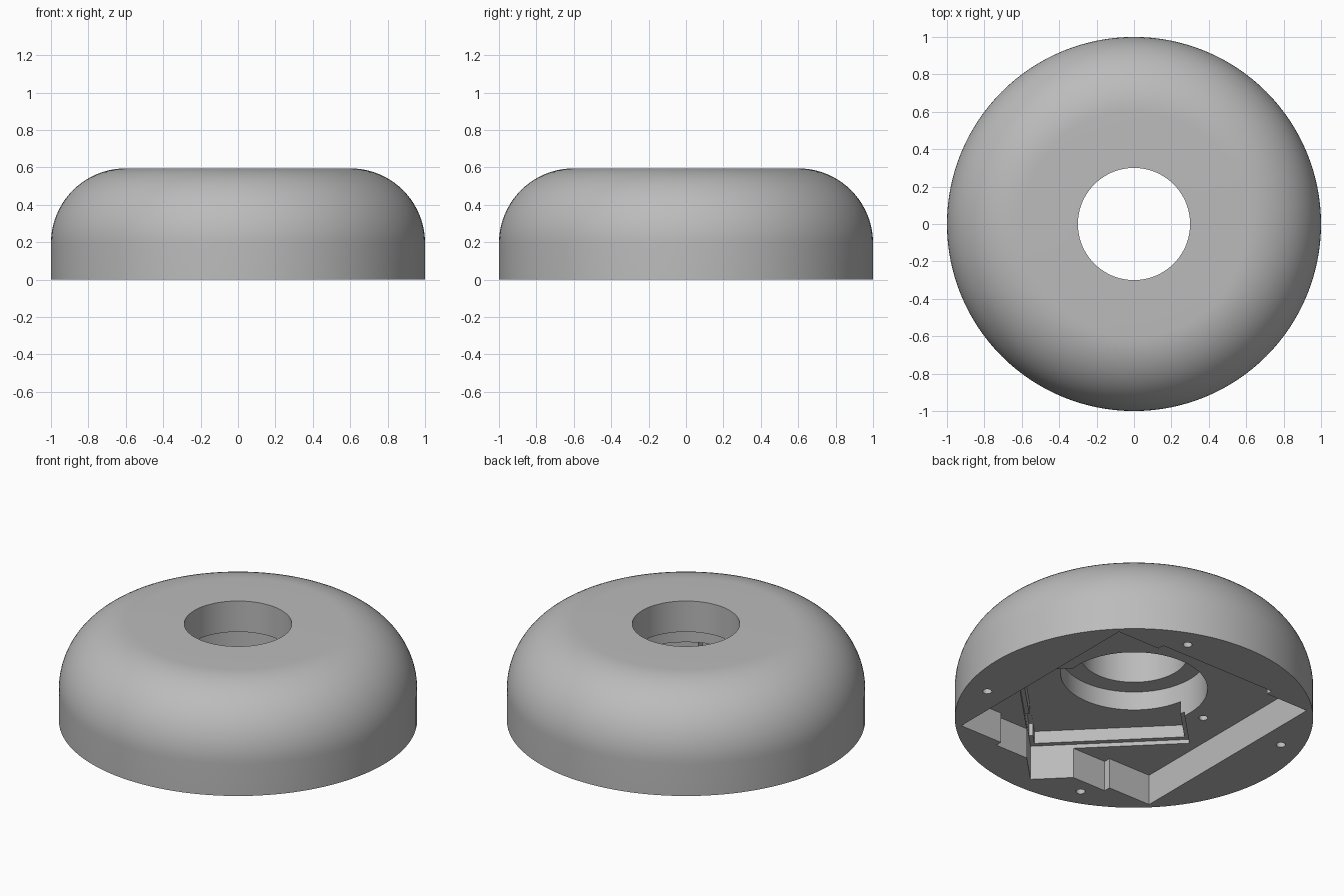
import bpy, bmesh, math

if "Cube" in bpy.data.objects:
    bpy.data.objects.remove(bpy.data.objects["Cube"])

R, H, FILLET = 1.0, 0.595, 0.4


def new_object(name, bm):
    bmesh.ops.recalc_face_normals(bm, faces=bm.faces)
    mesh = bpy.data.meshes.new(name)
    bm.to_mesh(mesh)
    bm.free()
    obj = bpy.data.objects.new(name, mesh)
    bpy.context.collection.objects.link(obj)
    return obj


def lathe(name, profile, steps):
    """Closed ring made by spinning a closed radius/height profile."""
    bm = bmesh.new()
    rings = []
    for i in range(steps):
        a = 2 * math.pi * i / steps
        rings.append([bm.verts.new((r * math.cos(a), r * math.sin(a), z)) for r, z in profile])
    n = len(profile)
    for i in range(steps):
        a, b = rings[i], rings[(i + 1) % steps]
        for j in range(n):
            k = (j + 1) % n
            bm.faces.new((a[j], b[j], b[k], a[k]))
    return new_object(name, bm)


def prism(name, outline, top, bottom=-0.1):
    """Vertical prism over a flat outline."""
    bm = bmesh.new()
    low = [bm.verts.new((x, y, bottom)) for x, y in outline]
    high = [bm.verts.new((x, y, top)) for x, y in outline]
    bm.faces.new(low)
    bm.faces.new(high)
    n = len(outline)
    for i in range(n):
        j = (i + 1) % n
        bm.faces.new((low[i], low[j], high[j], high[i]))
    return new_object(name, bm)


def diagonal_rect(p0, p1, q0, q1):
    """Rectangle whose axes lie along the plan diagonals."""
    s = math.sqrt(0.5)
    return [((q - p) * s, (q + p) * s) for p, q in ((p0, q0), (p1, q0), (p1, q1), (p0, q1))]


def circle(cx, cy, r, n=20):
    return [(cx + r * math.cos(2 * math.pi * i / n), cy + r * math.sin(2 * math.pi * i / n))
            for i in range(n)]


def cut(target, cutter):
    cutter.hide_render = True
    mod = target.modifiers.new("cut", 'BOOLEAN')
    mod.operation = 'DIFFERENCE'
    mod.solver = 'EXACT'
    mod.object = cutter
    bpy.context.view_layer.objects.active = target
    bpy.ops.object.modifier_apply(modifier=mod.name)
    bpy.data.objects.remove(cutter, do_unlink=True)


# Rounded housing with central hole and wider counterbore
arc = [(R - FILLET + FILLET * math.cos(t), H - FILLET + FILLET * math.sin(t))
       for t in (math.pi / 2 * i / 20 for i in range(21))]
housing = lathe("housing", [(0.41, 0), (R, 0)] + arc + [(0.3, H), (0.3, 0.405), (0.41, 0.405)], 128)

# Square cavity with a shallow relief in the front and back walls
a, b, c = 0.684, 0.395, 0.725
half = [(a, -a), (a, a), (b, a), (b, c), (-b, c), (-b, a)]
cut(housing, prism("cavity_cutter", half + [(-x, -y) for x, y in half], 0.188))

# Diagonal square pocket, its deeper inset and a small side slot
cut(housing, prism("pocket_cutter", diagonal_rect(-0.635, 0.255, -0.63, 0.26), 0.213))
cut(housing, prism("inset_cutter", diagonal_rect(-0.61, 0.23, -0.6, 0.235), 0.29))
cut(housing, prism("slot_cutter", diagonal_rect(-0.634, -0.6, -0.51, -0.27), 0.289))

# Screw holes in the rim
for i in range(4):
    t = math.radians(70 + 90 * i)
    cut(housing, prism("rim_hole_cutter", circle(0.872 * math.cos(t), 0.872 * math.sin(t), 0.026), 0.2))

# Screw holes in the cavity ceiling
for side in (-1, 1):
    cut(housing, prism("ceiling_hole_cutter", circle(side * 0.505, 0, 0.025), 0.33))

# Plain grey material and smooth shading with sharp edges
grey = bpy.data.materials.new("grey")
grey.diffuse_color = (0.5, 0.5, 0.5, 1)
grey.use_nodes = True
grey.node_tree.nodes["Principled BSDF"].inputs["Base Color"].default_value = grey.diffuse_color
housing.data.materials.clear()
housing.data.materials.append(grey)
bpy.ops.object.select_all(action='DESELECT')
housing.select_set(True)
bpy.context.view_layer.objects.active = housing
bpy.ops.object.shade_smooth_by_angle(angle=math.radians(30))
